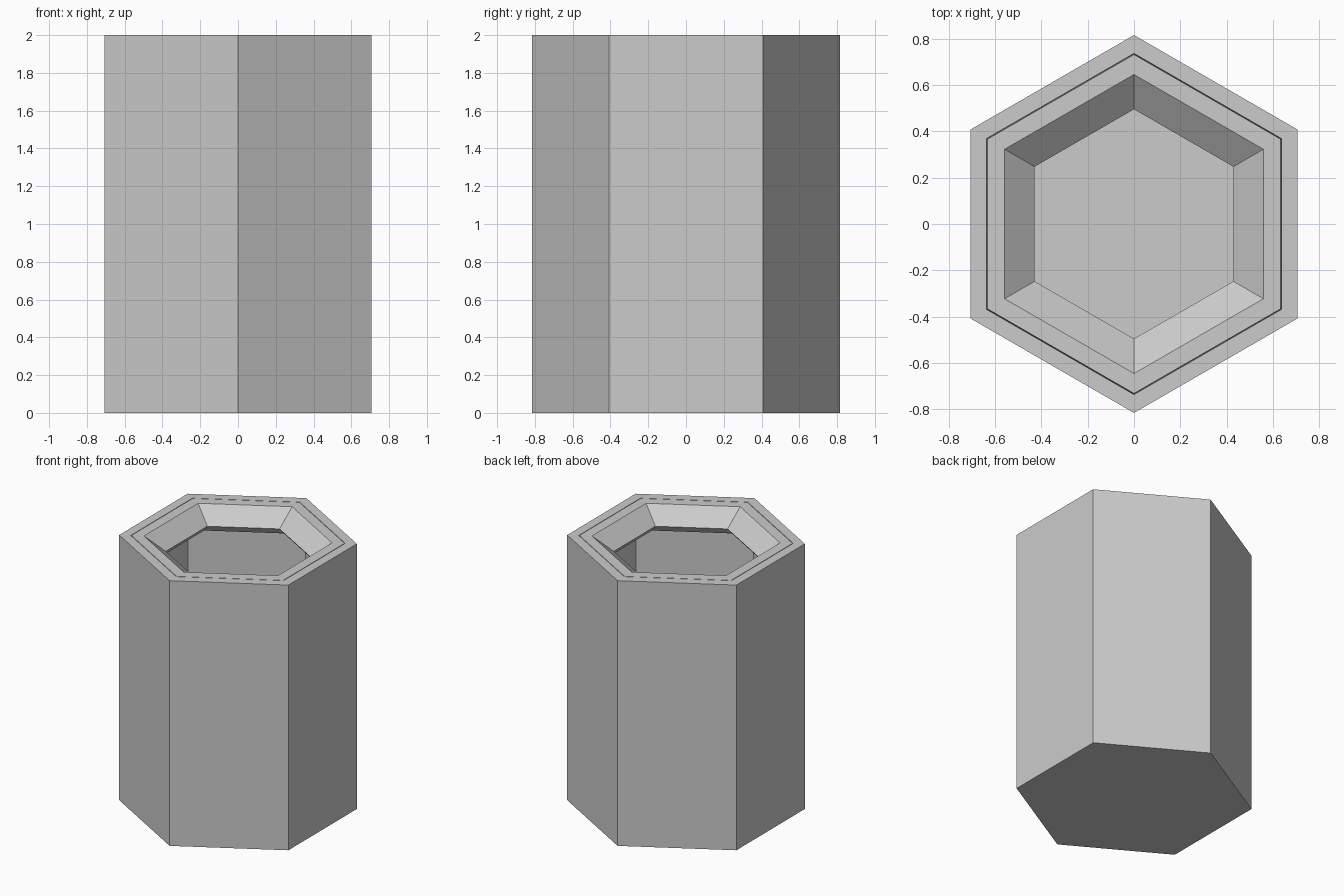
import bpy, bmesh, math

if "Cube" in bpy.data.objects:
    bpy.data.objects.remove(bpy.data.objects["Cube"])

SIDES = 6


def hex_lathe(name, profile):
    """Sweep a (corner radius, height) profile around z in six flat sides."""
    bm = bmesh.new()
    rings = []
    for r, z in profile:
        if r == 0:
            rings.append([bm.verts.new((0, 0, z))] * SIDES)
        else:
            ring = []
            for i in range(SIDES):
                a = math.pi / 2 + i * 2 * math.pi / SIDES
                ring.append(bm.verts.new((r * math.cos(a), r * math.sin(a), z)))
            rings.append(ring)
    for low, high in zip(rings, rings[1:]):
        for i in range(SIDES):
            j = (i + 1) % SIDES
            corners = list(dict.fromkeys((low[i], low[j], high[j], high[i])))
            bm.faces.new(corners)
    bmesh.ops.dissolve_limit(bm, angle_limit=0.01, verts=bm.verts[:], edges=bm.edges[:])
    bmesh.ops.recalc_face_normals(bm, faces=bm.faces[:])
    mesh = bpy.data.meshes.new(name)
    bm.to_mesh(mesh)
    bm.free()
    obj = bpy.data.objects.new(name, mesh)
    bpy.context.collection.objects.link(obj)
    return obj


# Hollow hexagonal container: outer wall, grooved rim, sloping lip, thin inner wall and floor
hex_lathe("hexagonal_container", [
    (0, 0), (0.815, 0), (0.815, 2),            # base and outside
    (0.736, 2), (0.734, 1.98), (0.731, 2),     # fine groove in the rim
    (0.645, 2), (0.495, 1.89),                 # inward slope
    (0.547, 1.836), (0.67, 1.93),              # lip edge and underside
    (0.805, 1.93), (0.805, 0.01), (0, 0.01),   # inner wall and floor
])
